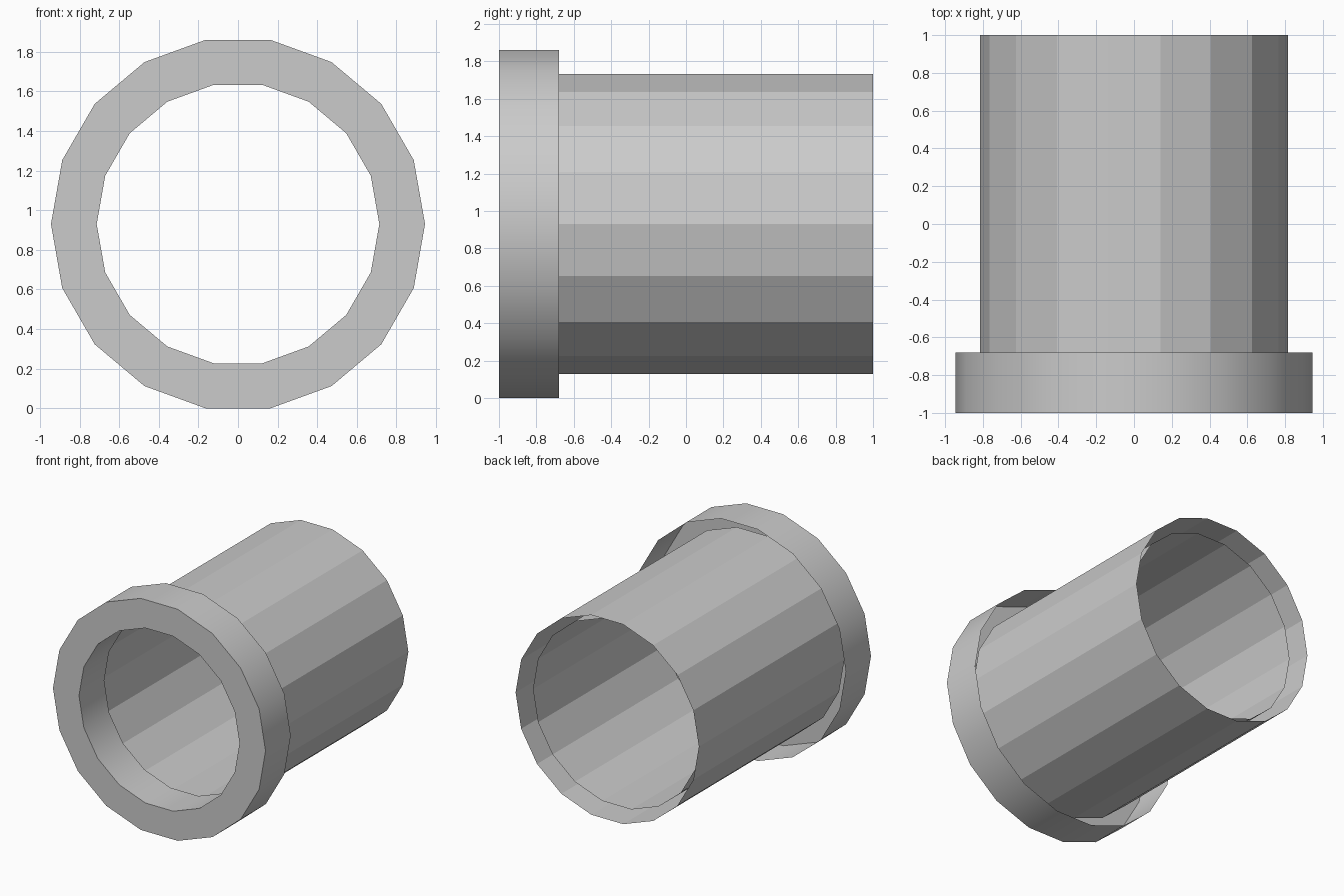
import bpy, bmesh, math

if "Cube" in bpy.data.objects:
    bpy.data.objects.remove(bpy.data.objects["Cube"])

SIDES = 18
CENTRE_Z = 0.93


def revolve(name, profile, smooth=False):
    """Open shell: spin (radius, y) points around the y axis."""
    bm = bmesh.new()
    rings = []
    for r, y in profile:
        ring = []
        for i in range(SIDES):
            a = 2 * math.pi * i / SIDES
            ring.append(bm.verts.new((r * math.cos(a), y, r * math.sin(a))))
        rings.append(ring)
    for a, b in zip(rings, rings[1:]):
        for i in range(SIDES):
            j = (i + 1) % SIDES
            bm.faces.new((a[i], b[i], b[j], a[j]))
    mesh = bpy.data.meshes.new(name)
    bm.to_mesh(mesh)
    bm.free()
    obj = bpy.data.objects.new(name, mesh)
    obj.location.z = CENTRE_Z
    bpy.context.collection.objects.link(obj)
    if smooth:
        bpy.ops.object.select_all(action='DESELECT')
        obj.select_set(True)
        bpy.context.view_layer.objects.active = obj
        bpy.ops.object.shade_smooth_by_angle(angle=math.radians(30))
    return obj


# Front collar: channel section, open towards the back
revolve("front_collar", [(0.714, -0.68), (0.714, -1.0), (0.945, -1.0), (0.945, -0.68)], smooth=True)

# Outer sleeve, its front end tucked inside the collar
revolve("outer_sleeve", [(0.815, -0.85), (0.815, 1.0)])

# Inner liner, recessed a little from the back opening
revolve("inner_liner", [(0.745, 0.88), (0.745, -0.85)])
